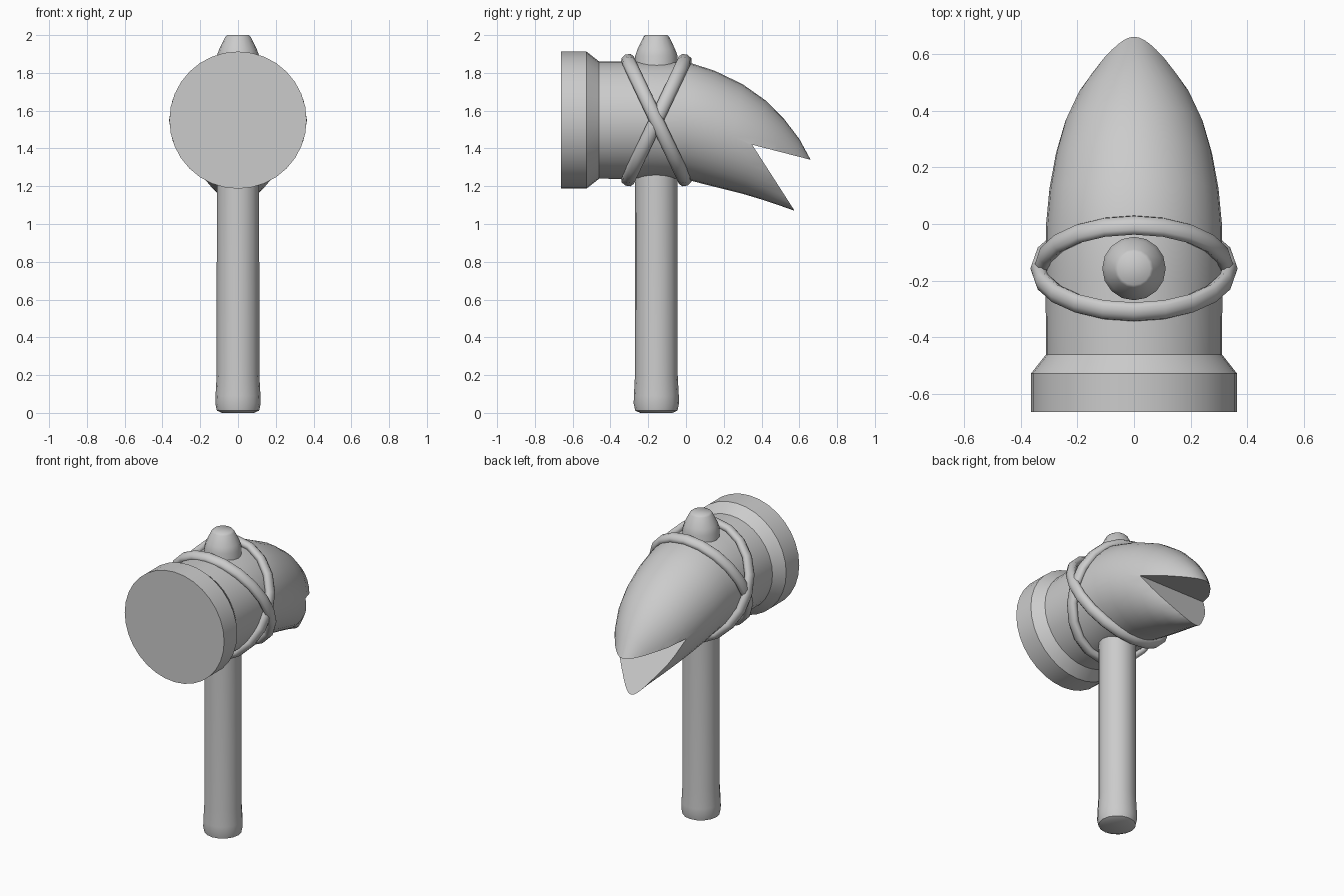
import bpy, bmesh, math
from mathutils import Vector

cube = bpy.data.objects.get("Cube")
if cube:
    bpy.data.objects.remove(cube, do_unlink=True)

grey = bpy.data.materials.new("plain_grey")
grey.use_nodes = True
grey.diffuse_color = (0.6, 0.6, 0.6, 1)
grey.node_tree.nodes["Principled BSDF"].inputs["Base Color"].default_value = (0.6, 0.6, 0.6, 1)

AXIS_Y, AXIS_Z = -0.157, 1.55   # handle line and head line


def loft(name, rings, sides, closed=False):
    """Skin elliptical rings, each given as (centre, half axis u, half axis v)."""
    bm = bmesh.new()
    loops = []
    for centre, u, v in rings:
        angles = [2 * math.pi * i / sides for i in range(sides)]
        loops.append([bm.verts.new(centre + u * math.cos(a) + v * math.sin(a)) for a in angles])
    pairs = list(zip(loops, loops[1:]))
    if closed:
        pairs.append((loops[-1], loops[0]))
    else:
        bm.faces.new(loops[0])
        bm.faces.new(loops[-1])
    for a, b in pairs:
        for i in range(sides):
            j = (i + 1) % sides
            bm.faces.new((a[i], a[j], b[j], b[i]))
    bmesh.ops.recalc_face_normals(bm, faces=bm.faces)
    mesh = bpy.data.meshes.new(name)
    bm.to_mesh(mesh)
    bm.free()
    mesh.materials.append(grey)
    obj = bpy.data.objects.new(name, mesh)
    bpy.context.collection.objects.link(obj)
    return obj


def activate(obj):
    bpy.ops.object.select_all(action='DESELECT')
    obj.select_set(True)
    bpy.context.view_layer.objects.active = obj


def smooth(obj, degrees=35):
    activate(obj)
    bpy.ops.object.shade_smooth_by_angle(angle=math.radians(degrees))


def upright(profile):
    """Rings around the handle line from (radius, z) pairs."""
    return [(Vector((0, AXIS_Y, z)), Vector((r, 0, 0)), Vector((0, r, 0))) for r, z in profile]


def along_head(profile):
    """Rings around the head line from (radius, y) pairs."""
    return [(Vector((0, y, AXIS_Z)), Vector((r, 0, 0)), Vector((0, 0, r))) for r, y in profile]


# Handle with a slightly flared, rounded foot
smooth(loft("handle", upright([(0.085, 0), (0.112, 0.012), (0.12, 0.05), (0.119, 0.09),
                               (0.113, 0.2), (0.112, 1.4)]), 16), 50)

# Handle end poking out of the head
smooth(loft("handle_top", upright([(0.112, 1.7), (0.112, 1.89), (0.1, 1.925),
                                   (0.068, 1.99), (0.058, 2.0)]), 16), 50)

# Striking face with its bevelled collar
smooth(loft("striking_face", along_head([(0.363, -0.663), (0.363, -0.527), (0.308, -0.457)]), 32))

# Head drooping into a claw: top (y, z), bottom (y, z), half width
claw = [((0.0, 1.86), (0.0, 1.236), 0.31), ((0.15, 1.812), (0.1, 1.21), 0.298),
        ((0.3, 1.74), (0.2, 1.185), 0.275), ((0.42, 1.655), (0.3, 1.16), 0.243),
        ((0.52, 1.555), (0.4, 1.13), 0.195), ((0.6, 1.45), (0.49, 1.1), 0.135),
        ((0.66, 1.34), (0.575, 1.07), 0.085), ((0.72, 1.2), (0.66, 1.035), 0.05),
        ((0.76, 1.02), (0.755, 1.0), 0.008)]
rings = along_head([(0.31, -0.47), (0.312, -0.2)])
for top, bottom, width in claw:
    t, b = Vector((0, *top)), Vector((0, *bottom))
    rings.append(((t + b) / 2, Vector((width, 0, 0)), (t - b) / 2))
head = loft("claw_head", rings, 32)

# Wedge that splits the claw into two points
notch = [(0.35, 1.42), (0.97, 1.26), (0.97, 0.455)]
bm = bmesh.new()
left, right = [[bm.verts.new((x, y, z)) for y, z in notch] for x in (0.5, -0.5)]
bm.faces.new(left)
bm.faces.new(right)
for i in range(3):
    j = (i + 1) % 3
    bm.faces.new((left[i], left[j], right[j], right[i]))
bmesh.ops.recalc_face_normals(bm, faces=bm.faces)
mesh = bpy.data.meshes.new("notch_cutter")
bm.to_mesh(mesh)
bm.free()
mesh.materials.append(grey)
cutter = bpy.data.objects.new("notch_cutter", mesh)
cutter.hide_render = True
bpy.context.collection.objects.link(cutter)
cut = head.modifiers.new("notch", 'BOOLEAN')
cut.operation, cut.solver, cut.object = 'DIFFERENCE', 'EXACT', cutter
activate(head)
bpy.ops.object.modifier_apply(modifier=cut.name)
bpy.data.objects.remove(cutter, do_unlink=True)
smooth(head)

# Two crossed bindings around the head
for name, lean, reach in (("binding_front", -1, 0.338), ("binding_back", 1, 0.328)):
    side = Vector((1, 0, 0))
    rise = Vector((0, lean * 0.153, 0.322))
    normal = side.cross(rise).normalized()
    hoop = []
    for i in range(20):
        a = 2 * math.pi * i / 20
        spoke = side * reach * math.cos(a) + rise * math.sin(a)
        hoop.append((Vector((0, AXIS_Y, AXIS_Z)) + spoke, spoke.normalized() * 0.027, normal * 0.037))
    smooth(loft(name, hoop, 8, closed=True), 60)
